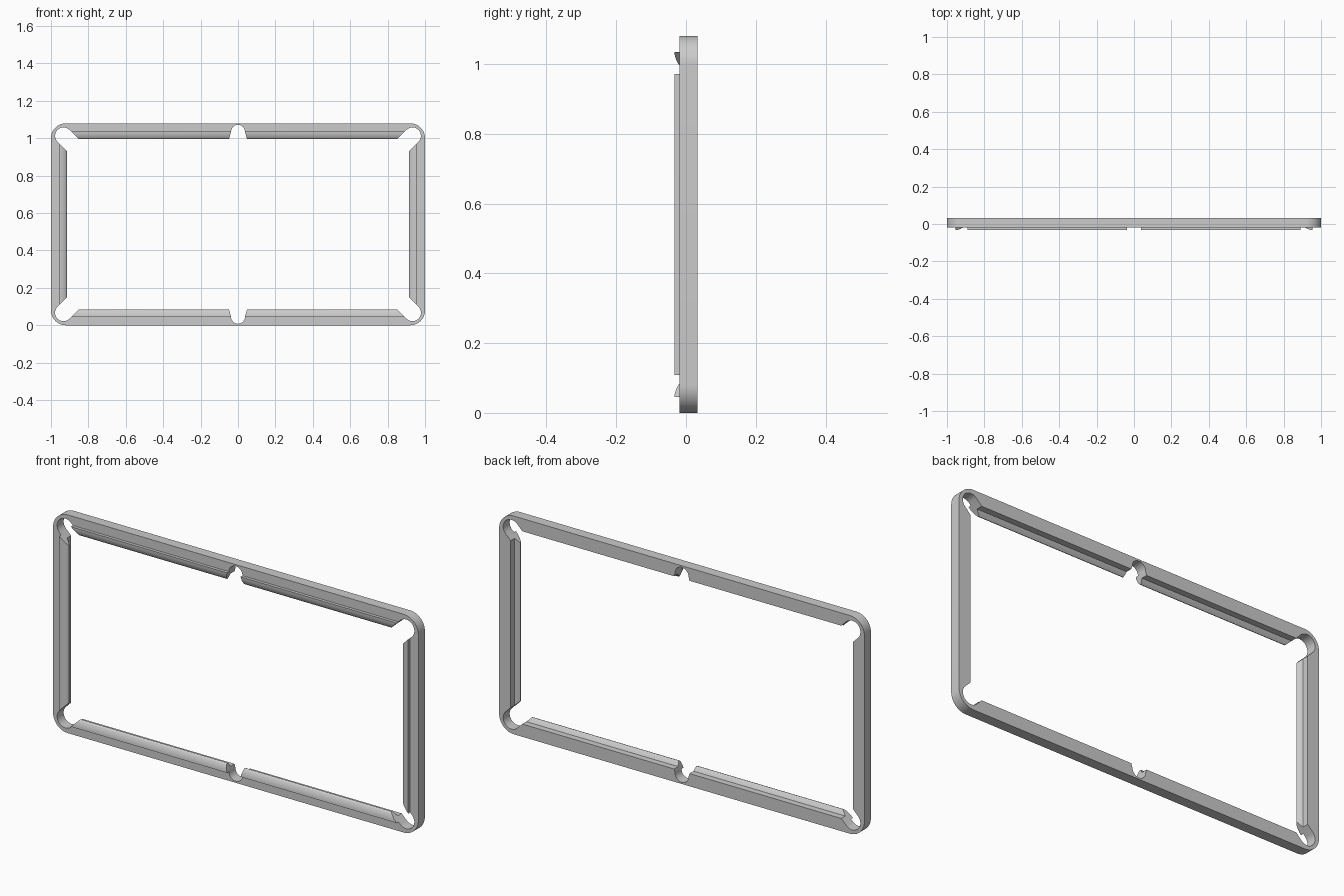
import bpy, bmesh
from math import sin, cos, radians

if "Cube" in bpy.data.objects:
    bpy.data.objects.remove(bpy.data.objects["Cube"])

W, H = 1.0, 0.54                 # half width, half height
Y_FRONT, Y_BACK = -0.018, 0.033
RAIL = 0.063                     # rail width
MID_C, MID_R = 0.045, 0.037      # middle notch: centre depth, radius
COR_C, COR_R = 0.067, 0.045      # corner notch: centre depth, radius
CUT = COR_R * 2 ** 0.5           # offset of the 45 degree corner cut


def arc(cx, cy, r, a0, a1, n):
    return [(cx + r * cos(radians(a0 + (a1 - a0) * i / n)),
             cy + r * sin(radians(a0 + (a1 - a0) * i / n))) for i in range(n + 1)]


def mid_gap(a):
    return MID_R + max(0.0, a - MID_C) * 0.28


def four_quadrants(q):
    """Mirror a top-right quadrant path (running clockwise) into a closed loop."""
    loop = (q + [(x, -y) for x, y in reversed(q)]
            + [(-x, -y) for x, y in q] + [(-x, y) for x, y in reversed(q)])
    out = []
    for p in loop:
        if not out or abs(p[0] - out[-1][0]) + abs(p[1] - out[-1][1]) > 1e-5:
            out.append(p)
    if abs(out[0][0] - out[-1][0]) + abs(out[0][1] - out[-1][1]) < 1e-5:
        out.pop()
    return out


def finish(name, bm):
    bmesh.ops.remove_doubles(bm, verts=bm.verts, dist=1e-5)
    bmesh.ops.recalc_face_normals(bm, faces=bm.faces)
    me = bpy.data.meshes.new(name)
    bm.to_mesh(me)
    bm.free()
    ob = bpy.data.objects.new(name, me)
    bpy.context.collection.objects.link(ob)
    bpy.ops.object.select_all(action='DESELECT')
    ob.select_set(True)
    bpy.context.view_layer.objects.active = ob
    bpy.ops.object.shade_smooth_by_angle(angle=radians(35))
    return ob


# Rail frame: rounded outline with a notched inner outline, extruded
outer = four_quadrants(arc(W - 0.08, H - 0.08, 0.08, 90, 0, 14))
inner = four_quadrants(
    arc(0, H - MID_C, MID_R, 90, 0, 10)
    + [(mid_gap(RAIL), H - RAIL), (W - RAIL - CUT, H - RAIL)]
    + arc(W - COR_C, H - COR_C, COR_R, 135, -45, 18)
    + [(W - RAIL, H - RAIL - CUT)])
curve = bpy.data.curves.new("frame_outline", 'CURVE')
curve.dimensions = '2D'
curve.fill_mode = 'BOTH'
curve.extrude = (Y_BACK - Y_FRONT) / 2
for loop in (outer, inner):
    sp = curve.splines.new('POLY')
    sp.points.add(len(loop) - 1)
    for pt, (x, y) in zip(sp.points, loop):
        pt.co = (x, y, 0, 1)
    sp.use_cyclic_u = True
tmp = bpy.data.objects.new("frame_outline", curve)
bpy.context.collection.objects.link(tmp)
bpy.context.view_layer.update()
me = bpy.data.meshes.new_from_object(tmp.evaluated_get(bpy.context.evaluated_depsgraph_get()))
bm = bmesh.new()
bm.from_mesh(me)
bpy.data.objects.remove(tmp)
for v in bm.verts:
    x, y, z = v.co
    v.co = (x, (Y_FRONT + Y_BACK) / 2 - z, y + H)
finish("rail_frame", bm)

# Cushion cross-section: (distance in from the outer edge, y)
PROFILE = [(0.045, -0.018), (0.045, -0.033), (0.055, -0.0322), (0.066, -0.029),
           (0.077, -0.024), (0.083, -0.019), (0.085, -0.014), (0.083, -0.010),
           (RAIL, 0.002), (RAIL, -0.018)]


def cushion(name, place):
    """Loft the profile between its two ends; place(a, y, end) gives a point."""
    bm = bmesh.new()
    rings = [[bm.verts.new(place(a, y, end)) for a, y in PROFILE] for end in (0, 1)]
    n = len(PROFILE)
    for i in range(n):
        j = (i + 1) % n
        bm.faces.new((rings[0][i], rings[0][j], rings[1][j], rings[1][i]))
    bm.faces.new(rings[0])
    bm.faces.new(rings[1])
    finish(name, bm)


# Two cushions on each long rail, one on each short rail
for sx, side in ((-1, "left"), (1, "right")):
    for sz, level in ((-1, "bottom"), (1, "top")):
        cushion(f"{level}_{side}_cushion", lambda a, y, end: (
            sx * (W - a - CUT if end else mid_gap(a)), y, H + sz * (H - a)))
    cushion(f"{side}_end_cushion", lambda a, y, end: (
        sx * (W - a), y, H + (1 if end else -1) * (H - a - CUT)))
